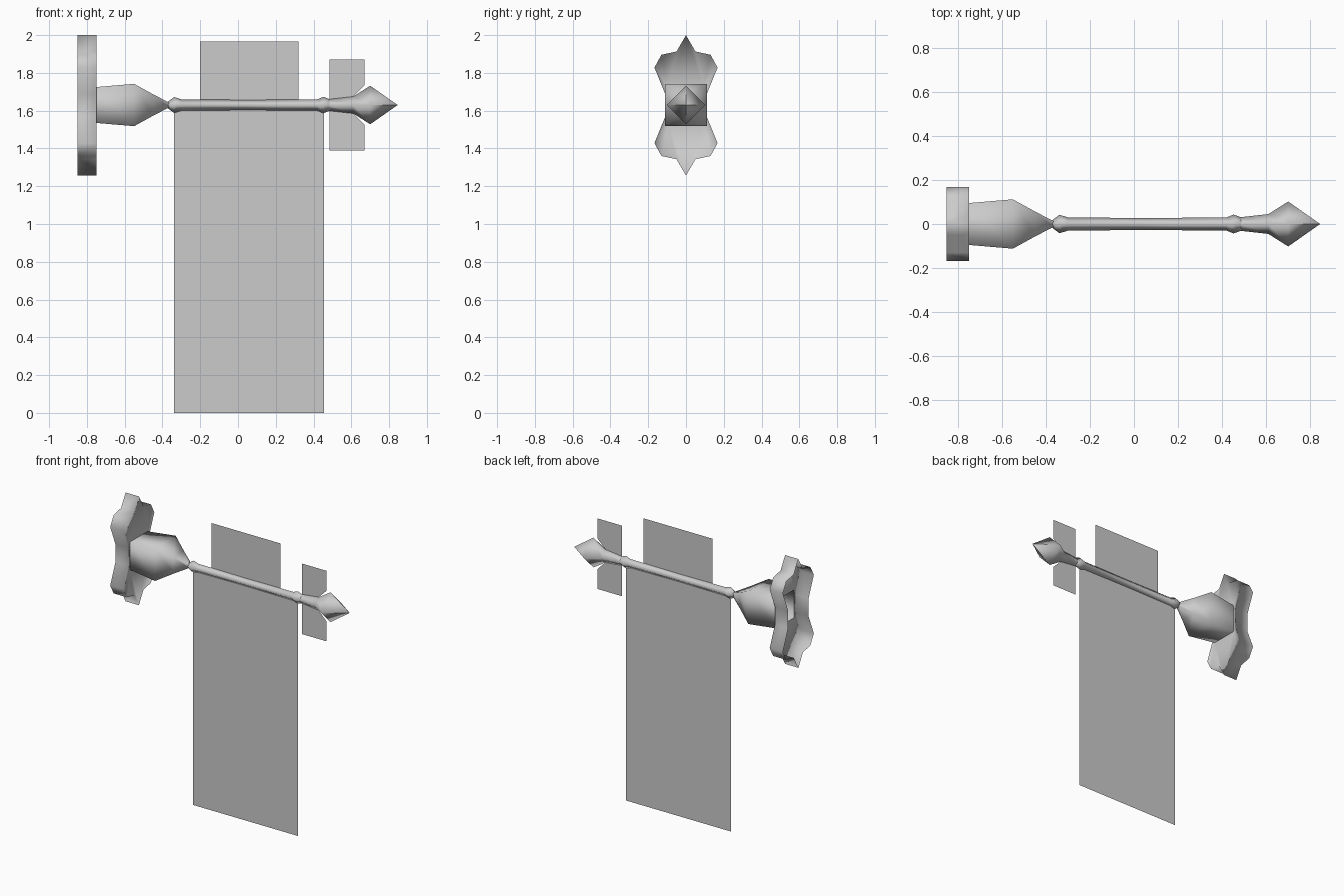
import bpy, math

if "Cube" in bpy.data.objects:
    bpy.data.objects.remove(bpy.data.objects["Cube"])

AXIS_Z = 1.63

grey = bpy.data.materials.new("plain grey")
grey.diffuse_color = (0.6, 0.6, 0.6, 1)
grey.use_nodes = True
grey.node_tree.nodes["Principled BSDF"].inputs["Base Color"].default_value = grey.diffuse_color


def make(name, verts, faces, smooth=True):
    mesh = bpy.data.meshes.new(name)
    mesh.from_pydata(verts, [], faces)
    mesh.materials.append(grey)
    for p in mesh.polygons:
        p.use_smooth = smooth
    obj = bpy.data.objects.new(name, mesh)
    bpy.context.collection.objects.link(obj)
    return obj


def four_sided(name, stations, turn, scale=1.0):
    """Four-sided tapering rod along x from (x, radius) stations."""
    verts, faces = [], []
    for x, r in stations:
        for k in range(4):
            a = turn + k * math.pi / 2
            verts.append((x, r * scale * math.cos(a), AXIS_Z + r * scale * math.sin(a)))
    for i in range(len(stations) - 1):
        for k in range(4):
            n = (k + 1) % 4
            faces.append((i * 4 + k, i * 4 + n, i * 4 + 4 + n, i * 4 + 4 + k))
    return make(name, verts, faces)


def sheet(name, outline):
    """Thin cloth sheet in the x-z plane."""
    return make(name, [(x, 0, z) for x, z in outline],
                [tuple(range(len(outline)))], False)


# Wall plate: lobed outline, open at the back, front face with a square opening
quarter = [(0, 0.372), (0.05, 0.285), (0.13, 0.268), (0.167, 0.2), (0.11, 0.06)]
right = quarter + [(y, -z) for y, z in reversed(quarter)]
outline = right + [(-y, z) for y, z in reversed(right[1:-1])]
n = len(outline)
verts = [(x, y, AXIS_Z - 0.002 + z) for x in (-0.85, -0.75) for y, z in outline]
faces = [(i, (i + 1) % n, n + (i + 1) % n, n + i) for i in range(n)]
h = 0.095
verts += [(-0.75, y, AXIS_Z + z) for y, z in ((h, h), (h, -h), (-h, -h), (-h, h))]
tr, br, bl, tl = range(2 * n, 2 * n + 4)
F = lambda i: n + i % n
# Fans from the opening's corners out to the lobes
for corner, first in ((tr, 0), (br, 5), (bl, 9), (tl, 14)):
    for i in range(first, first + 4):
        faces.append((corner, F(i + 1), F(i)))
faces += [(tr, br, F(5), F(4)), (bl, tl, F(14), F(13)),
          (tl, tr, F(0)), (br, bl, F(9))]
make("wall_plate", verts, faces)

# Square socket flaring from the plate and narrowing to the pole
four_sided("socket", [(-0.75, 0.095), (-0.55, 0.112), (-0.45, 0.057), (-0.365, 0.013)],
           math.pi / 4, math.sqrt(2))

# Pole with a collar at each end, running into the spear point
four_sided("pole", [(-0.37, 0.018), (-0.338, 0.042), (-0.3, 0.03), (0.05, 0.027),
                    (0.42, 0.03), (0.452, 0.043), (0.485, 0.031)], 0)
four_sided("spear_point", [(0.485, 0.031), (0.61, 0.045), (0.70, 0.102), (0.845, 0)], 0)

# Hanging cloths
sheet("banner", [(-0.34, 0), (0.455, 0), (0.455, 1.61), (-0.34, 1.61)])
sheet("upper_flag", [(-0.2, 1.645), (0.32, 1.645), (0.32, 1.965), (-0.2, 1.965)])
for name, s in (("upper_fin", 1), ("lower_fin", -1)):
    sheet(name, [(x, AXIS_Z + s * z) for x, z in
                 ((0.485, 0.025), (0.61, 0.045), (0.67, 0.105), (0.67, 0.241), (0.485, 0.241))])
